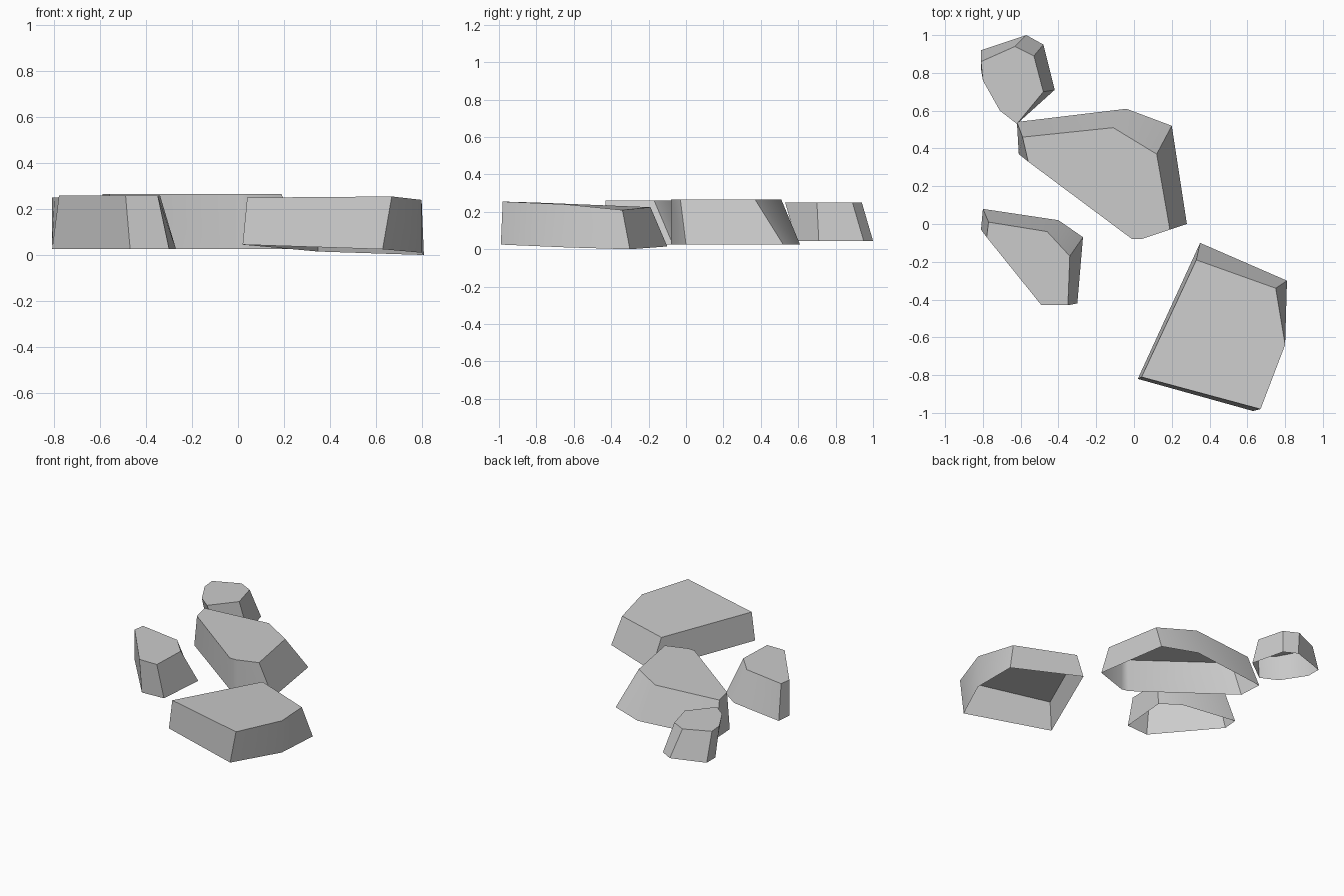
import bpy
import bmesh

cube = bpy.data.objects.get("Cube")
if cube:
    bpy.data.objects.remove(cube)

grey = bpy.data.materials.new("stone_grey")
grey.use_nodes = True
colour = (0.6, 0.6, 0.6, 1)
grey.diffuse_color = colour
grey.node_tree.nodes["Principled BSDF"].inputs["Base Color"].default_value = colour


def stone(name, top, base):
    """Leaning slab open underneath: matching rings joined by walls, plus a cap."""
    bm = bmesh.new()
    upper = [bm.verts.new(p) for p in top]
    lower = [bm.verts.new(p) for p in base]
    bm.faces.new(upper)
    for i in range(len(upper)):
        j = (i + 1) % len(upper)
        bm.faces.new((upper[j], upper[i], lower[i], lower[j]))
    bm.normal_update()
    if bm.faces[:][0].normal.z < 0:
        bmesh.ops.reverse_faces(bm, faces=bm.faces[:])
    mesh = bpy.data.meshes.new(name)
    bm.to_mesh(mesh)
    bm.free()
    mesh.materials.append(grey)
    obj = bpy.data.objects.new(name, mesh)
    bpy.context.collection.objects.link(obj)
    bpy.ops.object.select_all(action="DESELECT")
    obj.select_set(True)
    bpy.context.view_layer.objects.active = obj
    bpy.ops.object.shade_smooth_by_angle(angle=0.6)


def ring(points, z):
    return [(x, y, z) for x, y in points]


# Small stone at the back
stone("back_stone",
      ring([(-.81, .86), (-.63, .94), (-.53, .89), (-.48, .7), (-.62, .53), (-.71, .6), (-.8, .76)], .25),
      ring([(-.81, .92), (-.57, 1), (-.48, .95), (-.42, .71), (-.58, .59), (-.7, .65), (-.81, .82)], .045))

# Large stone in the middle
stone("middle_stone",
      ring([(-.59, .46), (-.11, .51), (.12, .37), (.19, -.03), (.04, -.08), (-.01, -.08), (-.56, .33)], .265),
      ring([(-.62, .54), (-.04, .61), (.2, .52), (.28, 0), (.04, -.08), (-.01, -.07), (-.61, .37)], .025))

# Narrow stone on the right side
stone("side_stone",
      ring([(-.77, .01), (-.46, -.04), (-.34, -.17), (-.35, -.43), (-.49, -.43), (-.78, -.07)], .26),
      ring([(-.8, .08), (-.4, .02), (-.27, -.07), (-.3, -.42), (-.47, -.43), (-.81, -.03)], .025))

# Broad tilted stone at the front
stone("front_stone",
      [(.33, -.19, .225), (.75, -.34, .21), (.8, -.64, .24), (.67, -.98, .255), (.04, -.81, .25)],
      [(.35, -.1, .015), (.81, -.3, 0), (.8, -.64, .01), (.63, -.99, .025), (.02, -.82, .045)])
